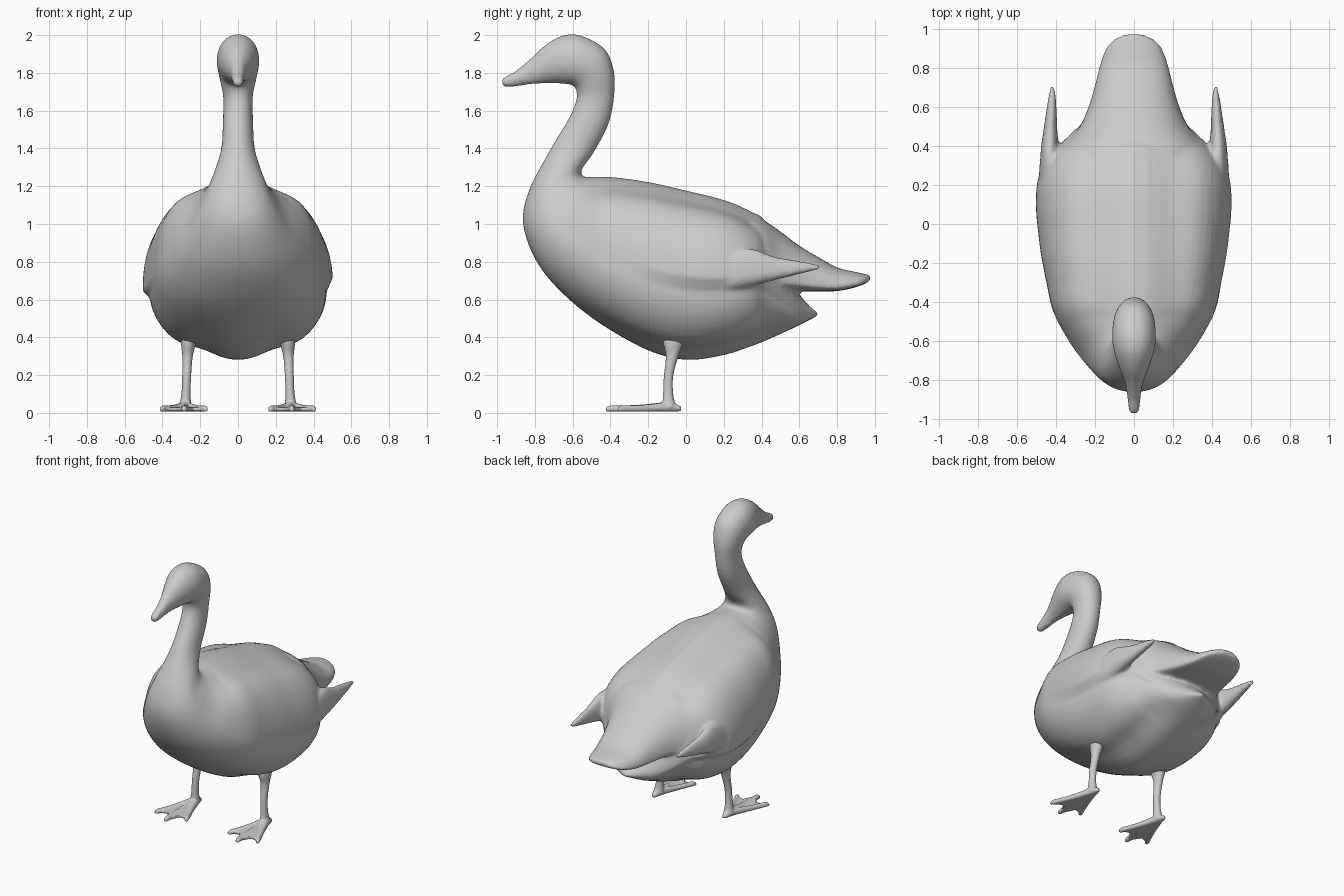
import bpy, bmesh
from math import sin, cos, pi, exp
from mathutils import Vector

if "Cube" in bpy.data.objects:
    bpy.data.objects.remove(bpy.data.objects["Cube"])


def clamp(v):
    return max(0.0, min(1.0, v))


def link(name, bm):
    bmesh.ops.recalc_face_normals(bm, faces=bm.faces)
    me = bpy.data.meshes.new(name)
    bm.to_mesh(me)
    bm.free()
    ob = bpy.data.objects.new(name, me)
    bpy.context.collection.objects.link(ob)
    return ob


def spline(rows, steps):
    # Catmull-Rom refinement of the cross-section table
    rows = [Vector(r) for r in rows]
    out = []
    for i in range(len(rows) - 1):
        a, b, c, d = rows[max(i - 1, 0)], rows[i], rows[i + 1], rows[min(i + 2, len(rows) - 1)]
        for k in range(steps):
            t = k / steps
            out.append(0.5 * (2 * b + (c - a) * t + (2 * a - 5 * b + 4 * c - d) * t * t
                              + (3 * b - a - 3 * c + d) * t ** 3))
    return out + [rows[-1]]


def loft(name, rows, side=1, seg=40, steps=4, wing_lip=0.0):
    # row: low y, low z, high y, high z, half width, level of widest point, centre x
    bm = bmesh.new()
    rings = []
    for ly, lz, hy, hz, w, m, cx in spline(rows, steps):
        w = max(w, 0.003)
        ring = []
        n = 2 + min(0.4, w)
        big = clamp((w - .2) / .15) if wing_lip else 0   # only the trunk is reshaped
        keel = big * clamp((ly + .6) / .5)
        lip = 1 + wing_lip * clamp((ly + .35) / .4) * clamp((w - .1) / .2)
        for k in range(seg):
            a = 2 * pi * (k + .001) / seg
            s, c = sin(a), cos(a)
            sign = 1 if s > 0 else -1
            if c > 0:
                x = lip * w * abs(s) ** (2 / n)
                t = m + (1 - m) * c ** (2 / n)
                dz = -.036 * big * exp(-((x - .2) / .12) ** 2)   # ridge along the back
            else:
                x = w * abs(s) ** (2 / (n + (2.1 - n) * keel))
                t = m - m * abs(c)
                dz = .03 * keel * exp(-((x - .19) / .1) ** 2)    # keeled belly
            ring.append(bm.verts.new((side * (cx + sign * x), ly + (hy - ly) * t, lz + (hz - lz) * t + dz)))
        rings.append(ring)
    for r, q in zip(rings, rings[1:]):
        for k in range(seg):
            j = (k + 1) % seg
            bm.faces.new((r[k], r[j], q[j], q[k]))
    bm.faces.new(rings[0])
    bm.faces.new(rings[-1])
    return link(name, bm)


def fuse(name, parts, voxel, smooth, mirror=False):
    # join overlapping parts into one smooth skin
    bpy.ops.object.select_all(action='DESELECT')
    for p in parts:
        p.select_set(True)
    ob = parts[0]
    bpy.context.view_layer.objects.active = ob
    bpy.ops.object.join()
    ob.name = name
    rm = ob.modifiers.new("skin", 'REMESH')
    rm.mode = 'VOXEL'
    rm.voxel_size = voxel
    rm.use_smooth_shade = True
    sm = ob.modifiers.new("soften", 'SMOOTH')
    sm.factor, sm.iterations = 0.5, smooth
    if mirror:
        ob.modifiers.new("mirror", 'MIRROR').use_mirror_merge = False
    return ob


# trunk from the undertail point to the base of the neck
trunk = [
    (.70, .515, .70, .53, .01), (.65, .49, .65, .57, .09), (.57, .45, .57, .68, .20),
    (.43, .385, .43, 1.0, .335), (.34, .35, .34, 1.07, .42), (.20, .305, .20, 1.13, .465),
    (0, .28, 0, 1.18, .467), (-.20, .33, -.20, 1.225, .458), (-.45, .47, -.38, 1.25, .425),
    (-.65, .63, -.48, 1.252, .345), (-.79, .80, -.535, 1.25, .26), (-.862, 1.0, -.555, 1.26, .19),
    (-.83, 1.18, -.545, 1.30, .14)]
trunk = [r + (.41, 0) for r in trunk]

# neck, head and bill
neck = [
    (-.715, 1.40, -.485, 1.385, .09), (-.62, 1.56, -.41, 1.53, .08), (-.58, 1.66, -.38, 1.68, .078),
    (-.583, 1.715, -.382, 1.81, .095), (-.60, 1.735, -.43, 1.925, .108), (-.64, 1.742, -.55, 1.995, .112),
    (-.68, 1.745, -.65, 1.998, .10), (-.74, 1.745, -.74, 1.95, .075), (-.82, 1.74, -.82, 1.878, .045),
    (-.90, 1.728, -.90, 1.812, .033), (-.955, 1.725, -.955, 1.782, .027), (-.975, 1.735, -.975, 1.768, .015)]
neck = [r + (.5, 0) for r in neck]
body = loft("body", trunk + neck, wing_lip=.075, seg=64, steps=6)

# broad tail, arched above and nearly flat below
tail = [(y, lo, y, hi, w, .14, 0) for y, lo, hi, w in (
    (.1, .75, 1.0, .30), (.22, .70, 1.05, .35), (.33, .66, 1.045, .38), (.41, .65, 1.02, .355),
    (.5, .645, .96, .28), (.6, .645, .885, .235), (.7, .642, .825, .205), (.8, .645, .77, .18),
    (.88, .66, .75, .155), (.94, .68, .737, .115), (.975, .70, .73, .05))]
parts = [body, loft("tail", tail)]

# free pointed tips of the folded wings
wing = [(y, lo, y, hi, w, .3, cx) for y, lo, hi, w, cx in (
    (.08, .66, .78, .02, .45), (.22, .65, .84, .038, .450), (.34, .67, .87, .047, .435),
    (.42, .69, .845, .043, .432), (.48, .705, .825, .036, .43), (.57, .727, .81, .028, .425),
    (.65, .747, .795, .02, .421), (.71, .762, .782, .01, .42))]
for s in (1, -1):
    parts.append(loft("wing", wing, s))
fuse("goose_body", parts, .011, 6)

# leg flaring into the belly, mirrored
leg = loft("leg", [
    (-.13, .43, .02, .44, .06, .5, .235), (-.12, .365, -.01, .375, .042, .5, .26),
    (-.107, .30, -.04, .30, .028, .5, .267), (-.118, .19, -.068, .19, .024, .5, .272),
    (-.122, .09, -.066, .09, .025, .5, .276), (-.13, .03, -.05, .03, .036, .5, .28)], seg=20)
foot = [leg]

# three front toes and a short hind toe
for tx, ty in ((.17, -.35), (.285, -.425), (.405, -.36)):
    row = []
    for f, h, w in ((0, .062, .03), (.4, .046, .02), (.75, .04, .018), (.92, .04, .018), (1, .03, .01)):
        y = -.08 + (ty + .08) * f
        row.append((y, .006, y, h, w, .4, .28 + (tx - .28) * f))
    foot.append(loft("toe", row, seg=16))
foot.append(loft("hind_toe", [(-.11, .006, -.11, .06, .032, .4, .28), (-.06, .006, -.06, .05, .025, .4, .28),
                              (-.025, .01, -.025, .035, .012, .4, .28)], seg=16))

# scalloped web between the toes
bm = bmesh.new()
outline = [(.262, -.07), (.175, -.335), (.235, -.315), (.28, -.405), (.335, -.32), (.40, -.345), (.30, -.07)]
face = bm.faces.new([bm.verts.new((x, y, .009)) for x, y in outline])
top = bmesh.ops.extrude_face_region(bm, geom=[face])['geom']
for v in top:
    if isinstance(v, bmesh.types.BMVert):
        v.co.z = .030
bmesh.ops.triangulate(bm, faces=bm.faces)
foot.append(link("web", bm))
fuse("legs_and_feet", foot, .006, 3, mirror=True)
